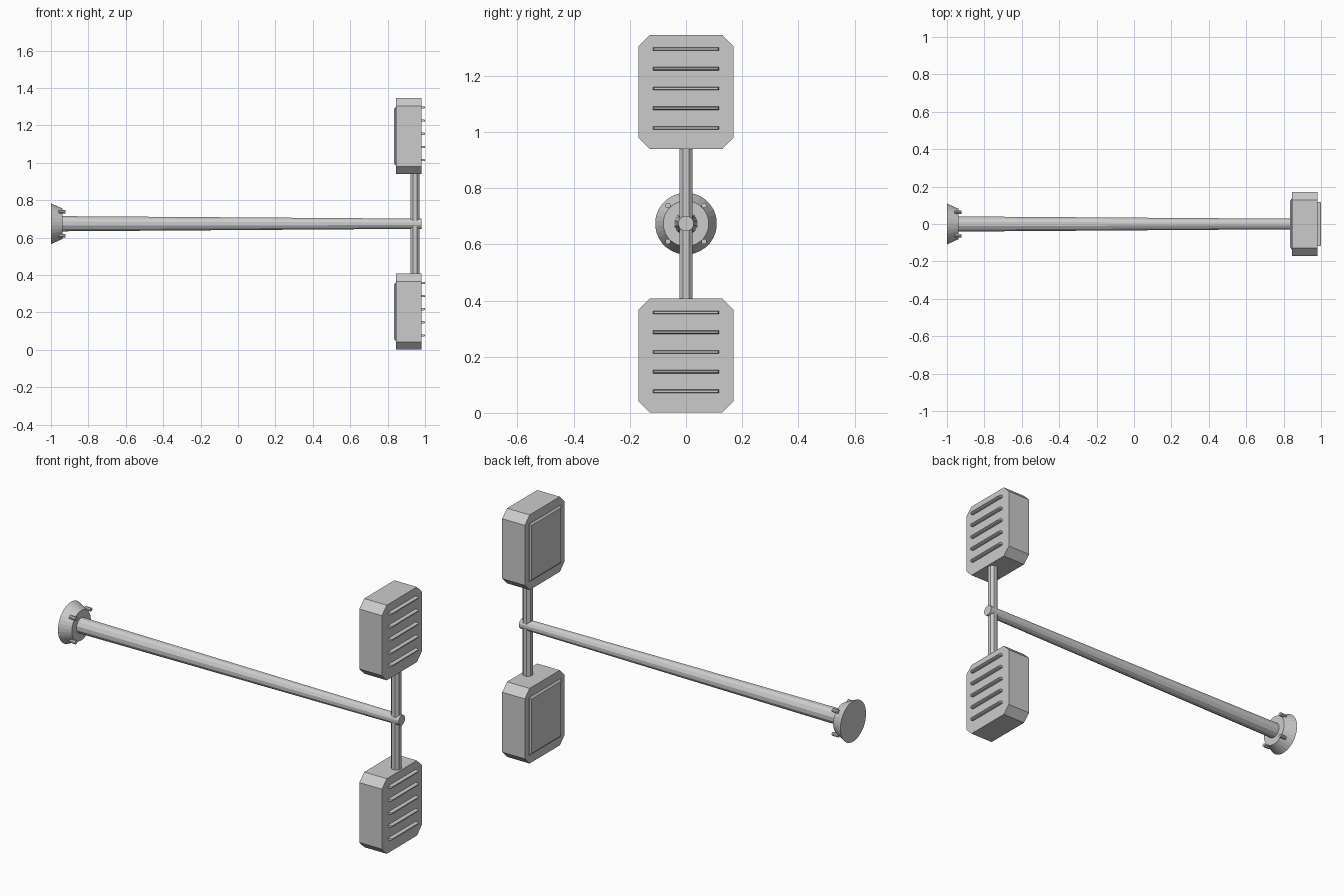
import bpy, bmesh, math
from mathutils import Matrix, Vector

if "Cube" in bpy.data.objects:
    bpy.data.objects.remove(bpy.data.objects["Cube"])

AXIS_Z = 0.674


def finish(name, bm):
    bmesh.ops.recalc_face_normals(bm, faces=bm.faces)
    me = bpy.data.meshes.new(name)
    bm.to_mesh(me)
    bm.free()
    ob = bpy.data.objects.new(name, me)
    bpy.context.collection.objects.link(ob)
    return ob


def rod(name, a, b, r1, r2, sides):
    # tapered cylinder from point a to point b
    a, b = Vector(a), Vector(b)
    d = b - a
    rot = d.to_track_quat('Z', 'Y').to_matrix().to_4x4()
    turn = Matrix.Rotation(math.pi / sides, 4, 'Z')
    bm = bmesh.new()
    bmesh.ops.create_cone(bm, cap_ends=True, segments=sides, radius1=r1, radius2=r2,
                          depth=d.length, matrix=Matrix.Translation((a + b) / 2) @ rot @ turn)
    return finish(name, bm)


def loft(name, sections):
    # solid through matching loops of points
    bm = bmesh.new()
    loops = [[bm.verts.new(p) for p in s] for s in sections]
    n = len(loops[0])
    for l0, l1 in zip(loops, loops[1:]):
        for i in range(n):
            bm.faces.new((l0[i], l0[(i + 1) % n], l1[(i + 1) % n], l1[i]))
    bm.faces.new(loops[0])
    bm.faces.new(loops[-1])
    return finish(name, bm)


def rect(x, z, hy, hz, c=0.0):
    # rectangle in the yz plane, with optional cut corners
    pts = []
    for sy, sz in ((1, 1), (-1, 1), (-1, -1), (1, -1)):
        if c:
            pair = [(x, sy * hy, z + sz * (hz - c)), (x, sy * (hy - c), z + sz * hz)]
            pts += pair if sy == sz else pair[::-1]
        else:
            pts.append((x, sy * hy, z + sz * hz))
    return pts


# wall mount and arm
rod("wall_mount", (-1, 0, AXIS_Z), (-0.937, 0, AXIS_Z), 0.11, 0.081, 32)
rod("arm", (-0.95, 0, AXIS_Z), (0.98, 0, AXIS_Z), 0.042, 0.028, 12)

# mount bolts
for sy in (-1, 1):
    for sz in (-1, 1):
        y, z = sy * 0.064, AXIS_Z + sz * 0.064
        rod("mount_bolt", (-0.96, y, z), (-0.923, y, z), 0.01, 0.01, 8)

# crossbar
rod("crossbar", (0.946, 0, 0.38), (0.946, 0, 0.97), 0.026, 0.026, 8)

# lamp heads with rear fins and light panels
for label, z in (("lower", 0.204), ("upper", 1.142)):
    loft(label + "_lamp_housing", [rect(0.845, z, 0.17, 0.203, 0.041),
                                   rect(0.98, z, 0.17, 0.203, 0.041)])
    loft(label + "_light_panel", [rect(0.85, z, 0.135, 0.156), rect(0.843, z, 0.135, 0.156),
                                  rect(0.835, z, 0.126, 0.147)])
    for i in range(5):
        fz = z + 0.013 + (i - 2) * 0.0703
        loft(label + "_cooling_fin", [rect(0.975, fz, 0.117, 0.006), rect(0.995, fz, 0.117, 0.006),
                                      rect(1.0, fz, 0.114, 0.003)])
